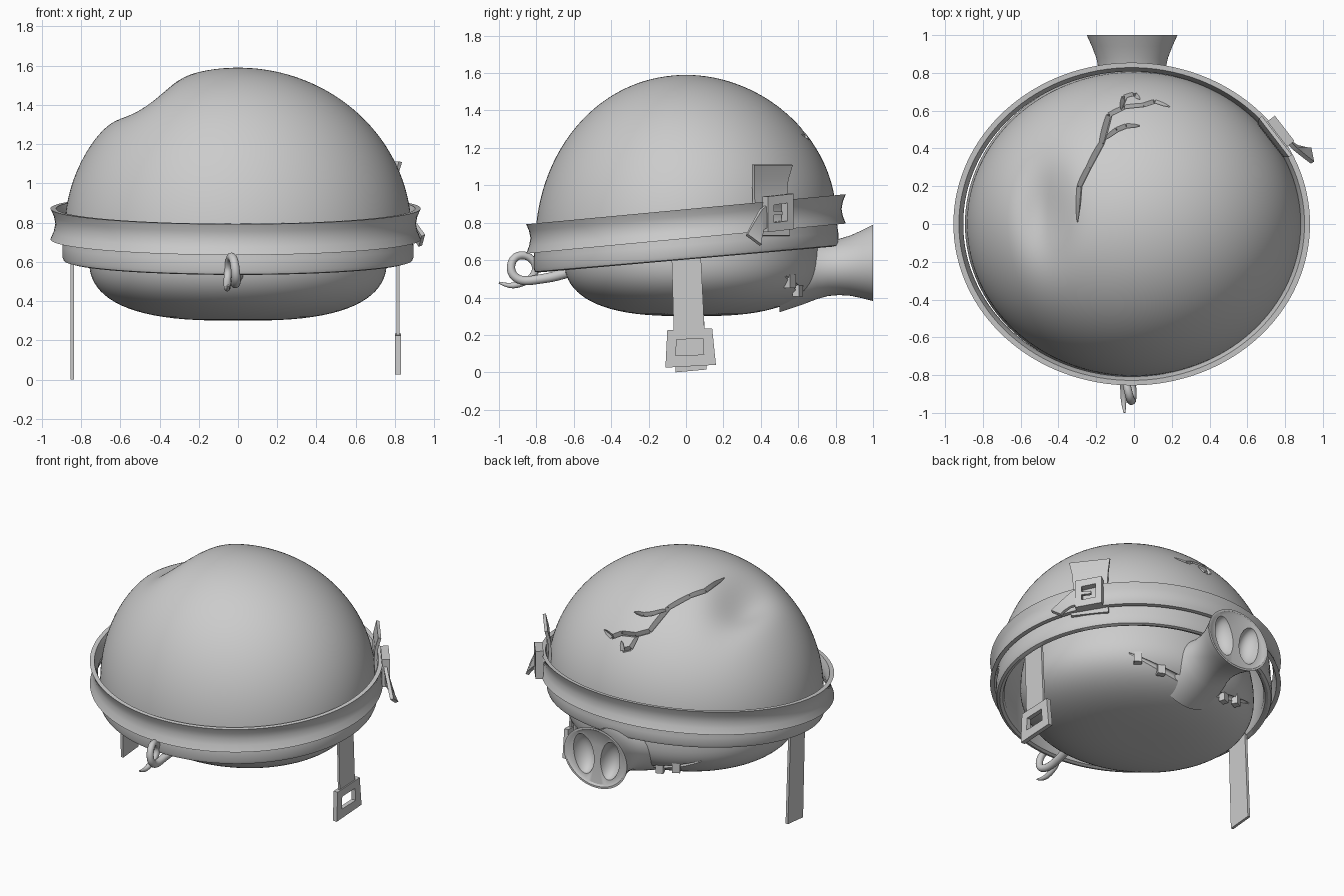
import bpy, bmesh
from math import sin, cos, pi, exp
from mathutils import Vector, Matrix

if "Cube" in bpy.data.objects:
    bpy.data.objects.remove(bpy.data.objects["Cube"])

def add(name, bm, angle=0.6):
    bmesh.ops.recalc_face_normals(bm, faces=bm.faces)
    me = bpy.data.meshes.new(name)
    bm.to_mesh(me)
    bm.free()
    ob = bpy.data.objects.new(name, me)
    bpy.context.collection.objects.link(ob)
    smooth(ob, angle)
    return ob

def select(ob):
    bpy.ops.object.select_all(action='DESELECT')
    ob.select_set(True)
    bpy.context.view_layer.objects.active = ob

def smooth(ob, angle=0.6):
    select(ob)
    bpy.ops.object.shade_smooth_by_angle(angle=angle)

def lathe(name, profile, fn, seg=96, closed=False):
    """Spin (r, z) points around z, passing each point through fn."""
    bm = bmesh.new()
    rings = [[bm.verts.new(fn(r * cos(2*pi*i/seg), r * sin(2*pi*i/seg), z))
              for i in range(seg if r else 1)] for r, z in profile]
    pairs = list(zip(rings, rings[1:]))
    if closed:
        pairs.append((rings[-1], rings[0]))
    for a, b in pairs:
        for i in range(seg):
            j = (i + 1) % seg
            quad = (a[i % len(a)], a[j % len(a)], b[j % len(b)], b[i % len(b)])
            bm.faces.new(list(dict.fromkeys(quad)))
    return add(name, bm)

def tube(name, pts, radii, kind='POLY'):
    cu = bpy.data.curves.new(name, 'CURVE')
    cu.dimensions = '3D'
    cu.bevel_depth = 1
    cu.bevel_resolution = 5
    cu.use_fill_caps = True
    sp = cu.splines.new(kind)
    sp.points.add(len(pts) - 1)
    for p, co, r in zip(sp.points, pts, radii):
        p.co = (*co, 1)
        p.radius = r
    if kind == 'NURBS':
        sp.use_endpoint_u = True
        sp.order_u = 4
        sp.resolution_u = 8
    ob = bpy.data.objects.new(name, cu)
    bpy.context.collection.objects.link(ob)
    select(ob)
    bpy.ops.object.convert(target='MESH')
    ob = bpy.context.object
    smooth(ob, .8)
    return ob

def cut(ob, cutter):
    """Subtract cutter, keeping the old mesh if the cut fails."""
    cutter.hide_render = True
    before = ob.data.copy()
    m = ob.modifiers.new('cut', 'BOOLEAN')
    m.operation, m.solver, m.object = 'DIFFERENCE', 'EXACT', cutter
    select(ob)
    bpy.ops.object.modifier_apply(modifier=m.name)
    if len(ob.data.polygons) < .8 * len(before.polygons):
        ob.data = before
    bpy.data.objects.remove(cutter)

def thicken(ob, t):
    m = ob.modifiers.new('thickness', 'SOLIDIFY')
    m.thickness, m.offset = t, 0
    select(ob)
    bpy.ops.object.modifier_apply(modifier=m.name)
    smooth(ob)

def strip(name, pairs, t):
    """Ribbon through pairs of edge points."""
    bm = bmesh.new()
    vs = [[bm.verts.new(p) for p in pr] for pr in pairs]
    for a, b in zip(vs, vs[1:]):
        bm.faces.new((a[0], a[1], b[1], b[0]))
    ob = add(name, bm)
    thicken(ob, t)
    return ob

def frame(name, outer, inner, t, place):
    """Rectangular buckle with a hole; place maps (u, v) to 3D."""
    bm = bmesh.new()
    o = [bm.verts.new(place(*p)) for p in outer]
    n = [bm.verts.new(place(*p)) for p in inner]
    for i in range(4):
        j = (i + 1) % 4
        bm.faces.new((o[i], o[j], n[j], n[i]))
    ob = add(name, bm)
    thicken(ob, t)
    return ob

# body: squashed egg with a flattened belly
def body_r(z):
    if z < .62:
        return .76 * max(0, 1 - ((.62 - z) / .32) ** 2.5) ** (1 / 2.8)
    return .76 * max(0, 1 - ((z - .62) / .68) ** 2) ** .5

def body_pt(a, z):
    return Vector((body_r(z) * sin(a), .03 + .9 * body_r(z) * cos(a), z))

zs = [.62 - .32 * cos(pi/2 * i/20) ** .8 for i in range(1, 20)] + \
     [.62 + .68 * sin(pi/2 * i/16) for i in range(16)]
body = lathe('body', [(0, .3)] + [(body_r(z), z) for z in zs] + [(0, 1.3)],
             lambda x, y, z: (x, .9*y + .03, z))

# mouth groove and teeth
arc = [(i / 12 - 1) * .72 for i in range(25)]
cut(body, tube('mouth_cutter', [body_pt(a, .41 + .2*a*a) for a in arc],
               [.004 + .018 * (1 - (a / .72) ** 2) for a in arc]))
smooth(body)
for i, a in enumerate((-.5, -.34, .42, .64)):
    bm = bmesh.new()
    bmesh.ops.create_cube(bm, size=1, matrix=Matrix.Translation(body_pt(a, .405 + .2*a*a))
        @ Matrix.Rotation(-a, 4, 'Z') @ Matrix.Diagonal((.05, .04, .07, 1)))
    add(f'tooth_{i}', bm)

# snout with nostrils
snout = lathe('snout', [(0, .5), (.24, .5), (.21, .62), (.185, .7), (.174, .76), (.177, .82), (.19, .88),
                        (.213, .94), (.24, 1), (.225, 1), (.21, .99), (.1, .98), (0, .98)],
              lambda x, y, t: (x - .01, t, .85*y + .585 + .12*(t - 1)), 64)
for s in (-1, 1):
    bm = bmesh.new()
    bmesh.ops.create_uvsphere(bm, u_segments=32, v_segments=20, radius=1,
        matrix=Matrix.Translation((s*.1 - .01, 1.0, .585))
        @ Matrix.Rotation(s*.15, 4, 'Y') @ Matrix.Diagonal((.075, .1, .135, 1)))
    cut(snout, add('nostril_cutter', bm))
smooth(snout)

# curly tail
tail = [(0, -.62, .54), (-.01, -.7, .51), (-.02, -.78, .5), (-.01, -.88, .48), (-.01, -.945, .53),
        (-.02, -.93, .62), (-.04, -.85, .635), (-.05, -.79, .57), (-.055, -.82, .5),
        (-.055, -.9, .465), (-.055, -.95, .46), (-.05, -1.0, .48)]
tube('tail', tail, [.03, .027, .025, .024, .023, .022, .021, .02, .019, .018, .014, .005], 'NURBS')

# helmet shell: tilted dome with a dent
def helmet_fn(x, y, z):
    y *= .91
    z += .088 * y * max(0, min(1, 1 - (z - .6) / .95))
    if z > .9:
        z -= .1 * exp(-((x + .48) / .13) ** 2 - ((y - .06) / .26) ** 2)
    return x, y, z

N = 44
outer = [(.885 * cos(pi/2*i/N), .75 + .84 * sin(pi/2*i/N)) for i in range(N)] + [(0, 1.59)]
inner = [(.845 * cos(pi/2*i/N), .75 + .79 * sin(pi/2*i/N)) for i in range(N)] + [(0, 1.54)]
lip = [(.84, .63), (.85, .61), (.87, .603), (.888, .608), (.895, .625), (.895, .68)]
helmet = lathe('helmet', inner[::-1] + lip + outer, helmet_fn, 128)

# cracks: V-shaped wedges cut along jagged lines on the dome
cracks = [
    [(-.3, .01), (-.29, .2), (-.24, .3), (-.17, .43), (-.13, .58), (-.05, .62), (.05, .63), (.11, .65), (.19, .62)],
    [(-.17, .44), (-.09, .5), (-.04, .52), (.03, .52)],
    [(-.07, .61), (-.05, .675), (0, .69), (.03, .66)],
]

def dome_pt(x, y):
    k = max(0, 1 - (x / .885) ** 2 - (y / .805) ** 2)
    z = .75 + .84 * k ** .5
    return Vector(helmet_fn(x, y / .91, z))

for path in cracks:
    n = len(path) - 1
    for i in range(n):
        a, b = dome_pt(*path[i]), dome_pt(*path[i + 1])
        up = (a + b - Vector((0, 0, 1.5))).normalized()
        side = (b - a).cross(up).normalized()
        bm = bmesh.new()
        for p, k in ((a, i), (b, i + 1)):
            w = .004 if k in (0, n) else .016
            for v in (side * w * 2 + up * .03, -side * w * 2 + up * .03, -up * (.012 + w)):
                bm.verts.new(p + v)
        bmesh.ops.convex_hull(bm, input=bm.verts)
        cut(helmet, add('crack_cutter', bm))
smooth(helmet)

# strap ring around the helmet, flared at both edges
ring = [(.944, .872), (.927, .835), (.919, .795), (.927, .755), (.944, .715),
        (.915, .715), (.9, .755), (.892, .795), (.9, .835), (.915, .872)]
lathe('helmet_band', ring, lambda x, y, z: (x - .012, .905*y, z + .085*y), 128, True)

# buckle, tab and loose end on the band
n_dir, u_dir = Vector((.79, .61, 0)), Vector((-.61, .79, 0))
def on_band(off):
    return lambda u, v: Vector((.765, .475, v)) + u_dir * u + n_dir * off

def rect(u0, u1, v0, v1, skew=0):
    return [(u0, v0), (u1, v0 + skew), (u1, v1 + skew), (u0, v1)]

frame('band_buckle', rect(-.08, .09, .75, .94, .015), rect(-.04, .05, .80, .895, .01), .05, on_band(.02))
on = on_band(.03)
strip('buckle_prong', [(on(-.04, .84), on(-.04, .86)), (on(.02, .84), on(.02, .86))], .02)
on = on_band(-.03)
strip('band_tab', [(on(-s, z) - n_dir * d, on(s, z) - n_dir * d) for s, z, d in
                   ((.12, .73, 0), (.11, .85, .01), (.11, .95, .015), (.115, 1.03, .01), (.13, 1.11, -.01))], .02)
strip('band_loose_end', [((.80, .45, .91), (.80, .45, .79)), ((.85, .40, .87), (.86, .41, .76)),
                         ((.90, .36, .80), (.91, .40, .71)), ((.945, .325, .735), (.93, .40, .68))], .022)

# chin straps
strip('right_chin_strap', [((.815, -.08, .72), (.815, .075, .72)), ((.815, -.065, .2), (.815, .1, .2))], .015)
strip('left_chin_strap', [((-.845, -.08, .74), (-.845, .075, .74)), ((-.845, -.055, 0), (-.845, .11, .015))], .018)
frame('chin_buckle', [(-.11, .025), (.16, .04), (.14, .235), (-.10, .225)],
      [(-.055, .09), (.095, .095), (.09, .18), (-.05, .175)], .03, lambda u, v: (.815, u, v))
